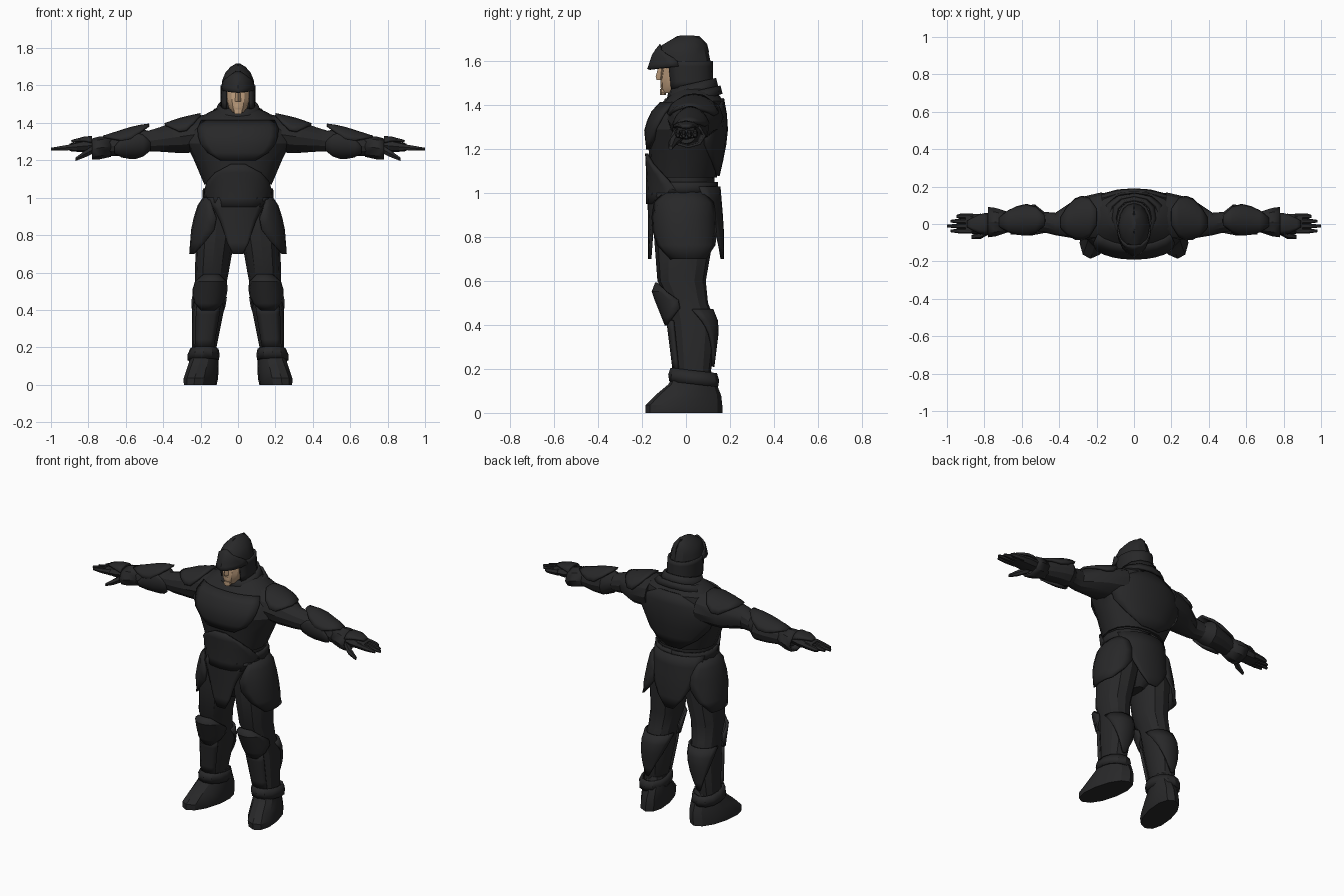
import bpy, bmesh
from collections import namedtuple
from math import cos, sin, pi, radians, copysign
from mathutils import Vector

cube = bpy.data.objects.get("Cube")
if cube:
    bpy.data.objects.remove(cube)


def material(name, rgb):
    m = bpy.data.materials.new(name)
    m.use_nodes = True
    m.diffuse_color = (*rgb, 1)
    m.node_tree.nodes["Principled BSDF"].inputs["Base Color"].default_value = (*rgb, 1)
    return m


ARMOUR = material("charcoal armour", (.021, .021, .022))
SKIN = material("skin", (.5, .33, .2))

# A form is a row of elliptical rings (position, half breadth, half depth, y centre)
# along z or x; "lean" gives the other centre coordinate and marks a mirrored part.
Form = namedtuple("Form", "rings lean axis power", defaults=(None, "z", 2.2))
FRONT, BACK, OUTER = -90, 90, 0

# Outline rules for plates: share of the full arc from the low end to the high end
leaf = lambda s: sin(pi * (.08 + .84 * s))
tongue = lambda s: .06 + .94 * s
dome = lambda s: cos(pi / 2 * .95 * s)
band = lambda s: 1


def section(form, t):
    """Interpolate the ring of a form at position t."""
    for low, high in zip(form.rings, form.rings[1:]):
        if t <= high[0]:
            break
    s = (t - low[0]) / (high[0] - low[0])
    return [p + (q - p) * s for p, q in zip(low, high)]


def point(form, ring, degrees, gap=0):
    t, breadth, depth, y = ring
    c, s = cos(radians(degrees)), sin(radians(degrees))
    across = (breadth + gap) * copysign(abs(c) ** (2 / form.power), c)
    across += form.lean(t) if form.lean else 0
    y += (depth + gap) * copysign(abs(s) ** (2 / form.power), s)
    return Vector((across, y, t)) if form.axis == "z" else Vector((t, y, across))


def build(name, rows, form, closed, thickness=0, warp=None, mat=ARMOUR):
    bm = bmesh.new()
    loops = [[bm.verts.new(warp(p) if warp else p) for p in row] for row in rows]
    for low, high in zip(loops, loops[1:]):
        for i in range(len(low) if closed else len(low) - 1):
            j = (i + 1) % len(low)
            bm.faces.new((low[i], low[j], high[j], high[i]))
    if closed and not thickness:
        bm.faces.new(loops[0])
        bm.faces.new(loops[-1])
    bmesh.ops.recalc_face_normals(bm, faces=bm.faces)
    mesh = bpy.data.meshes.new(name)
    bm.to_mesh(mesh)
    bm.free()
    mesh.materials.append(mat)
    ob = bpy.data.objects.new(name, mesh)
    bpy.context.collection.objects.link(ob)
    if form.lean:
        ob.modifiers.new("Mirror", "MIRROR").use_mirror_merge = False
    if thickness:
        solid = ob.modifiers.new("Thickness", "SOLIDIFY")
        solid.thickness, solid.offset = thickness, 0
    bpy.ops.object.select_all(action="DESELECT")
    ob.select_set(True)
    bpy.context.view_layer.objects.active = ob
    bpy.ops.object.shade_smooth_by_angle(angle=radians(28))


def solid(name, form, sides=12, **options):
    rows = [[point(form, ring, FRONT + 360 * i / sides) for i in range(sides)] for ring in form.rings]
    build(name, rows, form, True, **options)


def plate(name, form, low, high, arc, facing=FRONT, outline=leaf, gap=.01, rows=6, columns=9, **options):
    """Curved armour plate that follows part of a form."""
    grid = []
    for r in range(rows):
        s = r / (rows - 1)
        ring, half = section(form, low + (high - low) * s), arc * outline(s)
        grid.append([point(form, ring, facing + half * (2 * c / (columns - 1) - 1), gap)
                     for c in range(columns)])
    build(name, grid, form, False, thickness=.014, **options)


def tilt(slope):
    return lambda v: v + Vector((0, 0, slope * v.y))


# Torso
chest = Form([(1.07, .18, .15, -.01), (1.2, .235, .17, 0), (1.29, .28, .18, 0), (1.36, .27, .165, .01),
              (1.42, .22, .135, .035), (1.46, .15, .1, .04), (1.48, .1, .08, .04)])
solid("chest", chest, 16)
plate("chest_plate", chest, 1.2, 1.41, 58, outline=lambda s: .35 + .6 * s ** .5, gap=.004)
plate("back_plate", chest, 1.08, 1.43, 65, BACK, gap=.004)
midriff = Form([(.95, .165, .16, -.01), (1.08, .185, .16, -.01), (1.18, .23, .175, 0)])
plate("abdomen_plate", midriff, .95, 1.18, 88, outline=dome, gap=.004)
waist = Form([(.73, .03, .07, 0), (.8, .12, .11, 0), (.9, .175, .135, -.01), (1.1, .17, .14, -.01)])
solid("waist", waist, 16)
plate("belt", waist, 1, 1.05, 180, outline=band, rows=3, columns=17)

# Collar and neck
solid("collar", Form([(1.43, .125, .115, .03), (1.49, .1, .1, .03)]), thickness=.014, warp=tilt(.25))
solid("outer_collar", Form([(1.41, .17, .13, .03), (1.45, .135, .12, .03)]), thickness=.014, warp=tilt(.25))
solid("neck", Form([(1.4, .07, .07, .03), (1.56, .07, .07, .01)]))

# Hanging waist plates
skirt = Form([(.7, .18, .155, 0), (.85, .185, .155, 0), (1.03, .17, .15, -.01)])
plate("front_flap", skirt, .7, 1, 65, outline=lambda s: .1 + .35 * s ** .6 + .5 * s ** 4)
plate("back_flap", skirt, .7, 1.03, 68, BACK, outline=lambda s: .1 + .9 * s ** .8)
hip = Form([(.7, .11, .13, .01), (.85, .125, .14, -.01), (.95, .115, .14, -.01), (1.02, .08, .12, -.01)],
           lambda z: .27 - .18 * z)
plate("hip_plate", hip, .7, 1.02, 90, OUTER, outline=lambda s: leaf(s) ** .7, gap=0)

# Legs
leg_lean = lambda z: .2 - .1 * z
leg = Form([(.13, .06, .07, .035), (.2, .065, .08, .035), (.4, .085, .105, .035), (.5, .08, .09, .01),
            (.6, .09, .11, -.02), (.8, .105, .135, -.01), (.92, .09, .13, -.01)], leg_lean)
knee = Form([(.4, .08, .09, 0), (.55, .09, .13, -.02), (.6, .09, .11, -.02)], leg_lean)
solid("leg", leg)
plate("calf_plate", leg, .21, .47, 85, BACK, tongue, gap=.006)
plate("knee_plate", knee, .4, .59, 85, gap=0)
plate("shin_plate", leg, .2, .42, 38, outline=band, columns=5)

# Boots
toe_out = lambda v: v + Vector((-.19 * v.y, 0, 0))
solid("boot", Form([(0, .08, .175, -.01), (.035, .085, .175, -.01), (.08, .08, .15, .01),
                    (.13, .075, .11, .03), (.2, .06, .075, .035)], leg_lean), warp=toe_out)
solid("ankle_cuff", Form([(.135, .077, .105, .035), (.165, .08, .11, .035), (.195, .07, .1, .035)],
                         leg_lean), thickness=.012, warp=tilt(-.12))

# Arms
arm_lean = lambda x: 1.37 - .14 * x
arm = Form([(.17, .1, .13, .04), (.3, .09, .11, .03), (.42, .065, .06, 0), (.48, .055, .055, .01),
            (.53, .075, .08, .025), (.6, .065, .07, .025), (.75, .04, .045, 0)], arm_lean, "x", 2)
gauntlet = Form([(.47, .08, .06, .02), (.55, .08, .08, .025), (.72, .05, .055, .01)], arm_lean, "x", 2)
cuff = Form([(.68, .05, .05, .01), (.74, .055, .07, .01), (.78, .05, .075, .01)], arm_lean, "x", 2)
solid("arm", arm)
plate("shoulder_plate", arm, .2, .39, 75, OUTER, gap=.006)
plate("forearm_guard", gauntlet, .475, .72, 75, OUTER, gap=.006)
plate("elbow_guard", gauntlet, .47, .66, 65, -OUTER - 110, gap=0)
solid("wrist_cuff", cuff, 8, thickness=.012)

# Hands
hand_lean = lambda x: 1.35 - .09 * x
palm = Form([(.74, .033, .04, 0), (.82, .034, .055, 0), (.9, .02, .05, 0)], hand_lean, "x")
solid("palm", palm, 8)
plate("hand_guard", palm, .78, .89, 70, OUTER, lambda s: 1 - .8 * s, columns=5)
for i, (finger, tip) in enumerate(zip(("index", "middle", "ring", "little"), (.98, 1, .98, .95))):
    y = -.037 + .026 * i
    rings = [(.86, .02, .014, y), (.93, .015, .014, y), (tip, .008, .007, y)]
    solid(finger + "_finger", Form(rings, hand_lean, "x"), 6)
solid("thumb", Form([(.77, .025, .022, -.03), (.82, .02, .02, -.06), (.87, .01, .01, -.07)],
                    lambda x: 1.26 - .55 * (x - .77), "x"), 6)

# Face
solid("face", Form([(1.455, .03, .045, -.06), (1.48, .05, .06, -.055), (1.53, .063, .07, -.045),
                    (1.62, .065, .07, -.03)]), mat=SKIN)
solid("nose", Form([(1.515, .016, .018, -.115), (1.53, .015, .023, -.115), (1.58, .01, .014, -.11)]),
      4, mat=SKIN)
for name, z, size in (("lips", 1.49, .022), ("chin", 1.46, .026)):
    rings = [(z + size / 2 * k, size * (1 - .3 * abs(k)), size / 2, -.105) for k in (-1, 0, 1)]
    solid(name, Form(rings), 6, mat=SKIN)

# Helmet with open face, pointed brow and crest
crown = Form([(1.57, .088, .118, 0), (1.63, .084, .12, -.015), (1.67, .067, .105, -.01),
              (1.7, .04, .07, .005), (1.718, .01, .03, .005)], power=1.9)
sides = Form([(1.48, .085, .108, .01), (1.6, .086, .115, 0)])
brow = Form([(1.57, .085, .14, -.03), (1.64, .08, .125, -.02), (1.68, .06, .1, -.01)], power=1.8)
solid("helmet_crown", crown)
plate("helmet_sides", sides, 1.485, 1.6, 132, BACK, band, gap=0, columns=13,
      warp=lambda v: v + Vector((0, 0, max(-.035, .16 * v.y) if v.z < 1.5 else 0)))
plate("brow_visor", brow, 1.57, 1.675, 88, outline=dome, gap=0, warp=lambda v: tilt(.1)(v) + Vector((0, 0, .01)))
solid("crest", Form([(1.64, .014, .126, -.02), (1.68, .011, .096, 0), (1.715, .007, .05, .01)]), 8)
